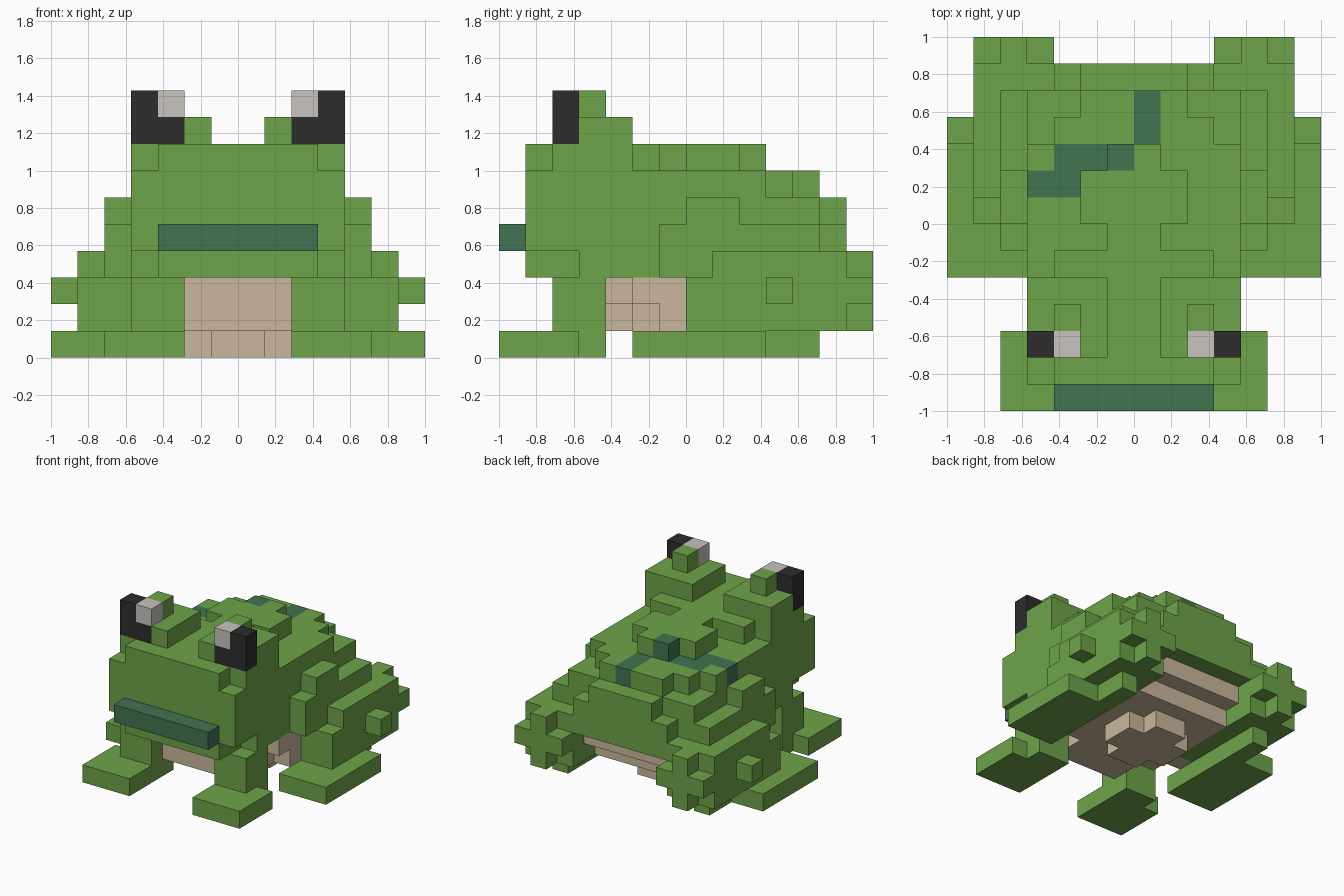
import bpy
import bmesh
from mathutils import Vector

default = bpy.data.objects.get("Cube")
if default:
    bpy.data.objects.remove(default, do_unlink=True)

UNIT = 1 / 7


def make_material(name, rgb):
    mat = bpy.data.materials.new(name)
    mat.use_nodes = True
    mat.diffuse_color = (*rgb, 1)
    mat.node_tree.nodes["Principled BSDF"].inputs["Base Color"].default_value = (*rgb, 1)
    return mat


GREEN = make_material("leaf green", (.158, .371, .068))
DARK_GREEN = make_material("deep green", (.054, .174, .08))
TAN = make_material("belly tan", (.584, .474, .332))
BLACK = make_material("eye black", (.026, .026, .026))
WHITE = make_material("eye white", (.578, .552, .515))

cells = {}      # block position -> part name
materials = {}  # part name -> material


def block(part, mat, xs, ys, zs):
    """Fill a box of blocks; later parts replace earlier ones."""
    materials[part] = mat
    for x in range(*xs):
        for y in range(*ys):
            for z in range(*zs):
                cells[x, y, z] = part


def centred(part, mat, half, ys, zs):
    block(part, mat, (-half, half), ys, zs)


def pair(part, mat, xs, ys, zs):
    block("left_" + part, mat, xs, ys, zs)
    block("right_" + part, mat, (-xs[1], -xs[0]), ys, zs)


# Belly: stepped layers with a rounded bump underneath
for half, ys, zs in [
    (2, (-4, -2), (1, 2)), (3, (-2, 4), (1, 2)), (4, (-1, 0), (1, 2)),
    (3, (-4, 5), (2, 3)), (4, (-2, 0), (2, 3)),
    (1, (-1, 3), (0, 1)), (2, (0, 2), (0, 1)),
]:
    centred("belly", TAN, half, ys, zs)

# Body: layers that narrow upward and toward the rump
for half, ys, zs in [
    (4, (-2, 6), (3, 4)), (4, (-2, 5), (4, 6)), (5, (-1, 5), (3, 5)),
    (5, (0, 2), (5, 6)), (3, (5, 6), (4, 5)), (2, (5, 6), (5, 6)),
    (4, (-2, 3), (6, 7)), (3, (3, 4), (6, 7)), (2, (4, 5), (6, 7)),
    (3, (-2, -1), (7, 8)), (1, (-1, 3), (7, 8)), (2, (0, 2), (7, 8)),
]:
    centred("body", GREEN, half, ys, zs)

# Dark patches on the back
for xs, ys, zs in [
    ((0, 1), (3, 5), (6, 7)), ((-3, 0), (2, 3), (6, 7)),
    ((-4, -2), (1, 2), (6, 7)), ((-1, 0), (2, 3), (7, 8)),
]:
    block("back_patches", DARK_GREEN, xs, ys, zs)

# Head with clipped upper corners and a narrower jaw
for half, ys, zs in [
    (3, (-6, -4), (3, 4)), (4, (-4, -2), (3, 4)), (4, (-6, -2), (4, 7)),
    (3, (-6, -5), (7, 8)), (4, (-5, -2), (7, 8)),
]:
    centred("head", GREEN, half, ys, zs)
centred("mouth", DARK_GREEN, 3, (-7, -6), (4, 5))

# Eyes
pair("eye_mound", GREEN, (1, 4), (-5, -2), (8, 9))
pair("eye_mound", GREEN, (2, 3), (-4, -3), (9, 10))
pair("pupil", BLACK, (2, 4), (-5, -4), (8, 10))
pair("eye_glint", WHITE, (2, 3), (-5, -4), (9, 10))

# Front legs and feet
pair("front_leg", GREEN, (2, 4), (-5, -3), (0, 3))
pair("front_foot", GREEN, (2, 5), (-7, -4), (0, 1))

# Thighs, with a side knob and a cross-shaped rear knob
pair("thigh", GREEN, (3, 6), (0, 6), (1, 3))
pair("thigh", GREEN, (3, 6), (1, 6), (3, 4))
pair("thigh", GREEN, (6, 7), (3, 4), (2, 3))
pair("thigh", GREEN, (4, 5), (6, 7), (1, 4))
pair("thigh", GREEN, (3, 6), (6, 7), (2, 3))

# Hind feet with heels
pair("hind_foot", GREEN, (4, 7), (-2, 3), (0, 1))
pair("hind_foot", GREEN, (4, 5), (3, 5), (0, 1))


def build(part):
    """Make one mesh from the exposed sides of a part's blocks."""
    bm = bmesh.new()
    for cell in [c for c, owner in cells.items() if owner == part]:
        centre = Vector(cell) + Vector((.5, .5, .5))
        for axis in range(3):
            for sign in (-1, 1):
                normal = Vector((0, 0, 0))
                normal[axis] = sign
                if tuple(int(v) for v in Vector(cell) + normal) in cells:
                    continue
                u = Vector((0, 0, 0))
                u[(axis + 1) % 3] = .5
                v = normal.cross(u)
                mid = centre + normal * .5
                corners = [mid - u - v, mid + u - v, mid + u + v, mid - u + v]
                bm.faces.new([bm.verts.new(c * UNIT) for c in corners])
    bmesh.ops.remove_doubles(bm, verts=bm.verts, dist=.001)
    bmesh.ops.dissolve_limit(bm, angle_limit=.01, verts=bm.verts, edges=bm.edges)
    mesh = bpy.data.meshes.new(part)
    bm.to_mesh(mesh)
    bm.free()
    mesh.materials.append(materials[part])
    bpy.context.collection.objects.link(bpy.data.objects.new(part, mesh))


for name in materials:
    build(name)
